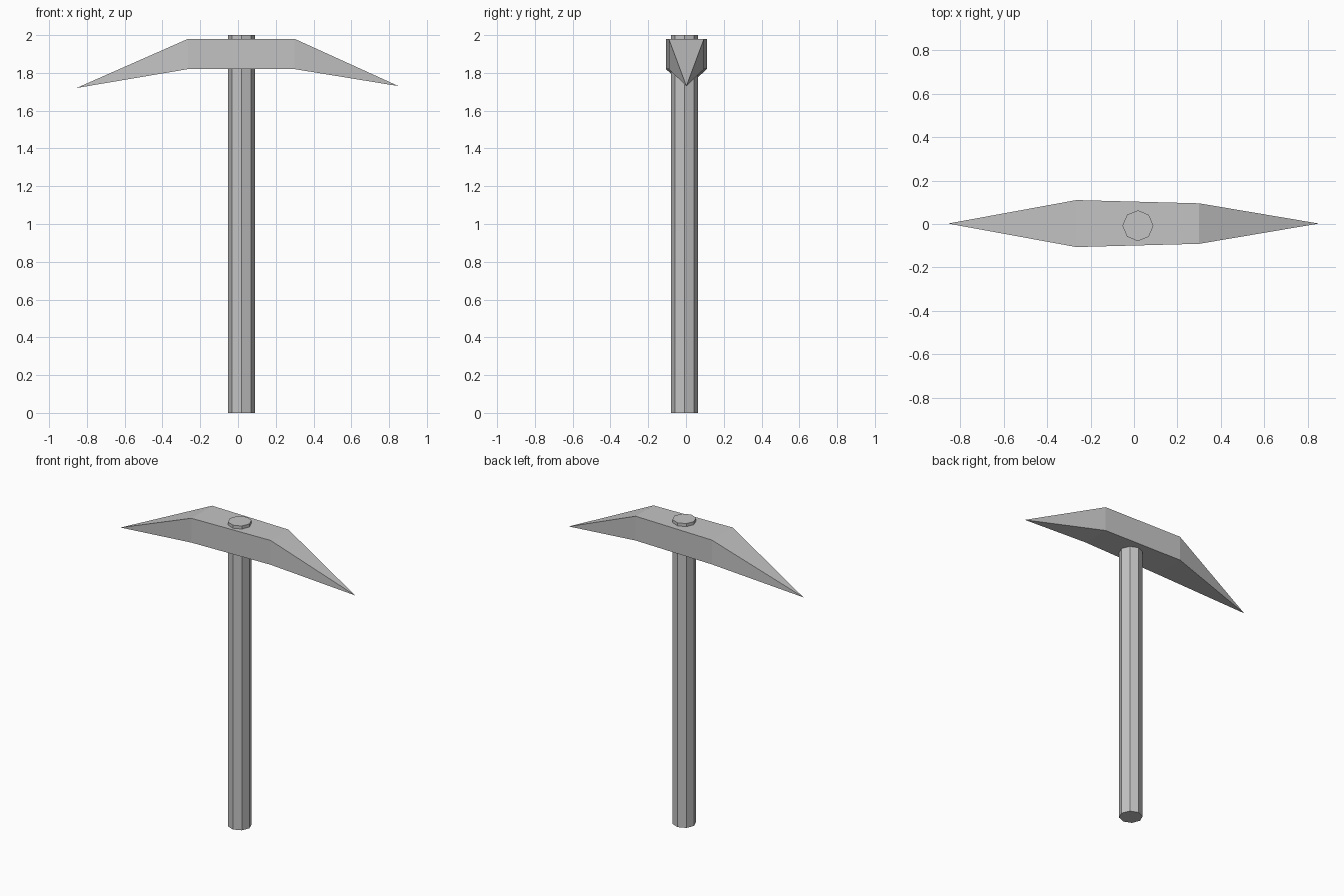
import bpy
import bmesh

cube = bpy.data.objects.get("Cube")
if cube:
    bpy.data.objects.remove(cube, do_unlink=True)

GREY = (0.55, 0.55, 0.55, 1.0)
grey = bpy.data.materials.new("plain grey")
grey.use_nodes = True
grey.diffuse_color = GREY
grey.node_tree.nodes["Principled BSDF"].inputs["Base Color"].default_value = GREY


def finish(bm, name):
    """Turn a bmesh into a flat-shaded named object."""
    bmesh.ops.recalc_face_normals(bm, faces=bm.faces)
    mesh = bpy.data.meshes.new(name)
    bm.to_mesh(mesh)
    bm.free()
    mesh.materials.append(grey)
    obj = bpy.data.objects.new(name, mesh)
    bpy.context.collection.objects.link(obj)
    return obj


# Handle: straight eight-sided shaft
bm = bmesh.new()
bmesh.ops.create_cone(bm, cap_ends=True, segments=8,
                      radius1=0.071, radius2=0.071, depth=2)
handle = finish(bm, "handle")
handle.location = (0.018, -0.008, 1)

# Pick head: tapered block with a drooping pyramid spike on each end
MID_Y, LOW, HIGH = 0.002, 1.82, 1.98
bm = bmesh.new()


def section(x, half_width):
    corners = ((-1, LOW), (1, LOW), (1, HIGH), (-1, HIGH))
    return [bm.verts.new((x, MID_Y + side * half_width, z)) for side, z in corners]


right_ring = section(-0.265, 0.108)
left_ring = section(0.30, 0.093)
right_tip = bm.verts.new((-0.855, MID_Y, 1.72))
left_tip = bm.verts.new((0.85, MID_Y, 1.73))
for i in range(4):
    j = (i + 1) % 4
    bm.faces.new((right_ring[i], right_ring[j], left_ring[j], left_ring[i]))
    bm.faces.new((right_ring[i], right_ring[j], right_tip))
    bm.faces.new((left_ring[i], left_ring[j], left_tip))
finish(bm, "pick_head")
